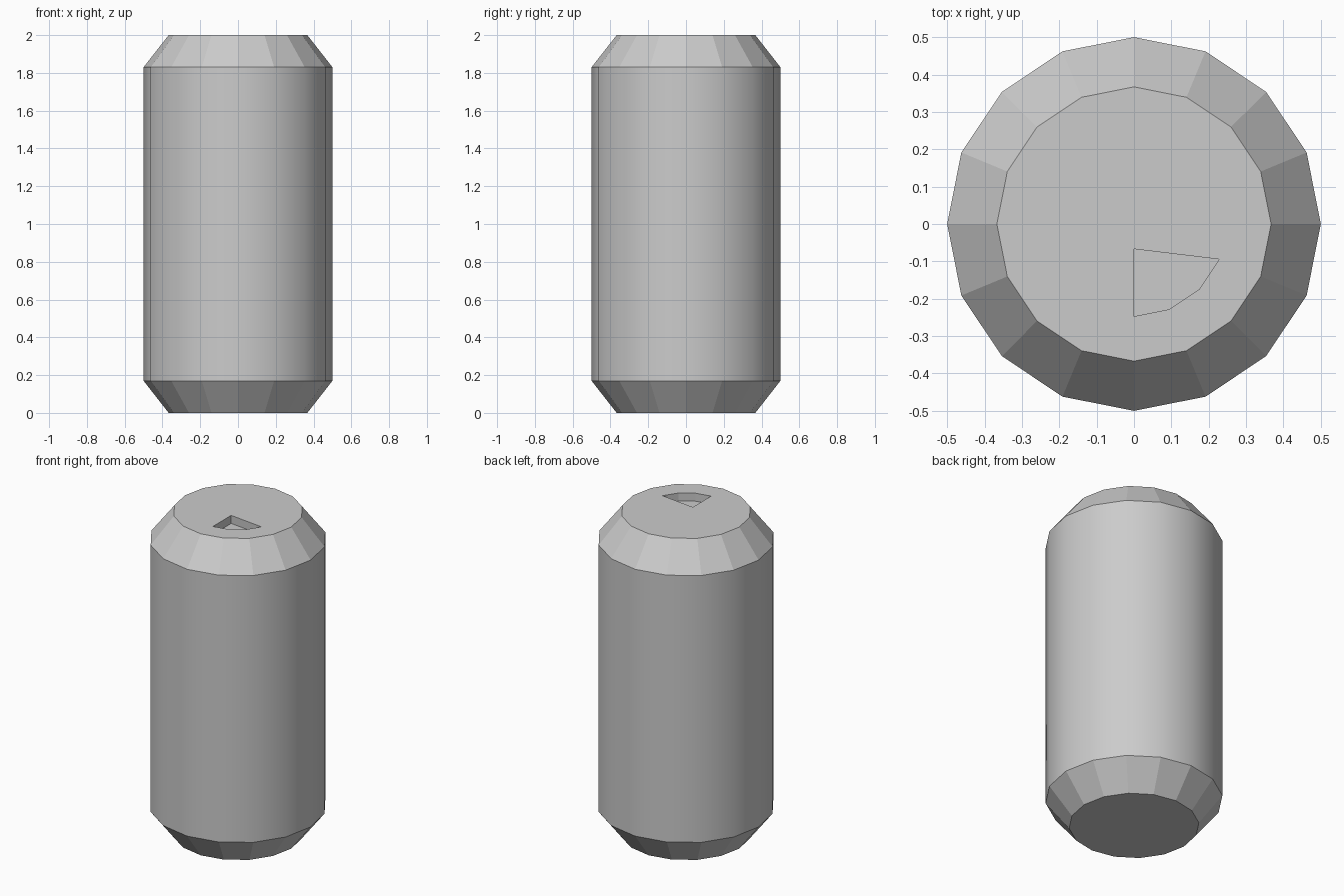
import bpy, bmesh
from math import cos, sin, tau

if "Cube" in bpy.data.objects:
    bpy.data.objects.remove(bpy.data.objects["Cube"])

SIDES = 16
bm = bmesh.new()


def ring(r, z):
    return [bm.verts.new((r * cos(tau * i / SIDES), r * sin(tau * i / SIDES), z))
            for i in range(SIDES)]


def bridge(a, b, smooth=False, closed=True):
    n = len(a)
    for i in range(n if closed else n - 1):
        j = (i + 1) % n
        bm.faces.new((a[i], a[j], b[j], b[i])).smooth = smooth


# Can shell: chamfered base, smooth side, chamfered shoulder, flat lid rim
base, low, high, lid, inner = (ring(r, z) for r, z in (
    (0.367, 0), (0.5, 0.17), (0.5, 1.83), (0.367, 2), (0.247, 2)))
bm.faces.new(base[::-1])
bridge(base, low)
bridge(low, high, smooth=True)
bridge(high, lid)
bridge(lid, inner)

# Wedge-shaped drinking opening in the lid, with a shallow floor
apex = bm.verts.new((0, -0.067, 2))
arc = inner[12:16]
bm.faces.new([inner[15]] + inner[:13] + [apex])
opening = arc + [apex]
floor = [bm.verts.new((v.co.x, v.co.y, 1.95)) for v in opening]
bridge(opening, floor)
bm.faces.new(floor)

bmesh.ops.recalc_face_normals(bm, faces=bm.faces)

# Keep the chamfer borders crisp
for e in bm.edges:
    if len(e.link_faces) == 2 and not all(f.smooth for f in e.link_faces):
        e.smooth = False

mesh = bpy.data.meshes.new("drink_can")
bm.to_mesh(mesh)
bm.free()
can = bpy.data.objects.new("drink_can", mesh)
bpy.context.collection.objects.link(can)
